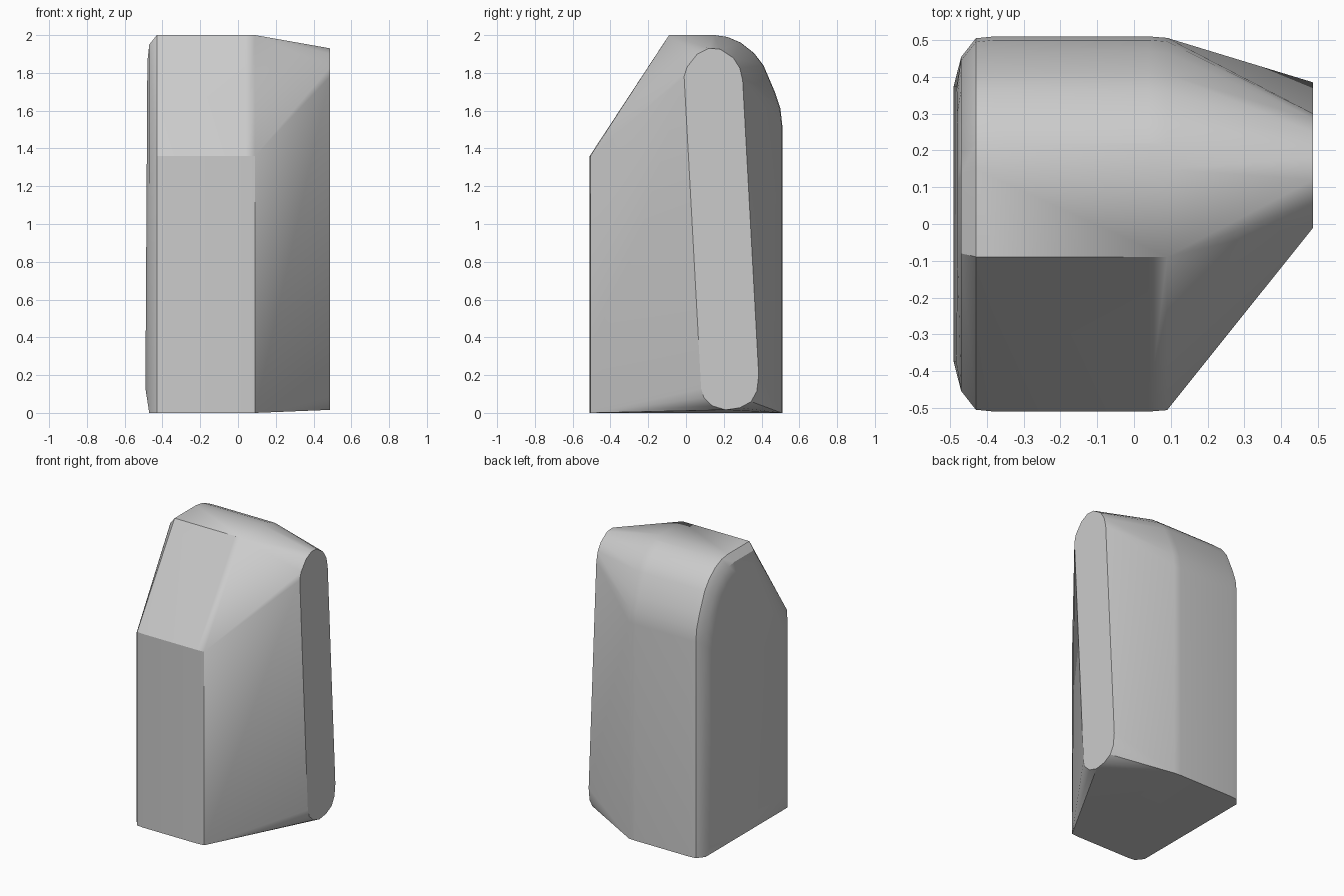
import bpy
import bmesh
import math

default = bpy.data.objects.get("Cube")
if default:
    bpy.data.objects.remove(default, do_unlink=True)

# Side profile of the housing (y, z): sloped front top, rounded back top
BODY = [(-0.51, 0), (-0.51, 1.36), (-0.09, 2.0), (0.15, 2.0), (0.22, 1.99),
        (0.29, 1.96), (0.36, 1.905), (0.41, 1.84), (0.47, 1.70),
        (0.50, 1.61), (0.51, 1.52), (0.51, 0)]

# Leaning rounded slot that closes the tapered end (y, z)
END = [(-0.01, 1.78), (0.005, 1.83), (0.06, 1.90), (0.12, 1.93), (0.18, 1.926),
       (0.25, 1.88), (0.285, 1.825), (0.30, 1.76), (0.385, 0.20),
       (0.375, 0.115), (0.345, 0.06), (0.285, 0.027), (0.21, 0.016),
       (0.14, 0.037), (0.095, 0.08), (0.08, 0.13)]

# Body sections along x: position, depth scale, height scale, bottom height
SECTIONS = [(-0.47, 0.89, 0.975, 0), (-0.43, 0.99, 1, 0), (-0.38, 1, 1, 0),
            (0.04, 1, 1, 0), (0.09, 0.992, 1, 0)]


def flat_colour(name, rgb):
    mat = bpy.data.materials.new(name)
    mat.use_nodes = True
    mat.diffuse_color = (*rgb, 1)
    mat.node_tree.nodes["Principled BSDF"].inputs["Base Color"].default_value = (*rgb, 1)
    return mat


bm = bmesh.new()

# Main sections with softened ends
for x, depth, height, bottom in SECTIONS:
    for y, z in BODY:
        bm.verts.new((x, y * depth, max(z * height, bottom)))

# Flat outer cheek, leaning slightly inward towards the top
for y, z in BODY:
    z = max(z * 0.93, 0.13)
    bm.verts.new((-0.491 + 0.006 * z, y * 0.735, z))

# Tapered end
for y, z in END:
    bm.verts.new((0.487, y, z))

# Stretch a skin over all sections and merge flat areas
bmesh.ops.convex_hull(bm, input=bm.verts[:], use_existing_faces=False)
loose = [v for v in bm.verts if not v.link_faces]
bmesh.ops.delete(bm, geom=loose, context='VERTS')
bmesh.ops.dissolve_limit(bm, angle_limit=math.radians(0.3),
                         verts=bm.verts[:], edges=bm.edges[:])
bmesh.ops.recalc_face_normals(bm, faces=bm.faces[:])

mesh = bpy.data.meshes.new("housing")
bm.to_mesh(mesh)
bm.free()
mesh.materials.append(flat_colour("light grey", (0.6, 0.6, 0.6)))

housing = bpy.data.objects.new("housing", mesh)
bpy.context.collection.objects.link(housing)
bpy.ops.object.select_all(action='DESELECT')
housing.select_set(True)
bpy.context.view_layer.objects.active = housing
bpy.ops.object.shade_smooth_by_angle(angle=math.radians(30))
